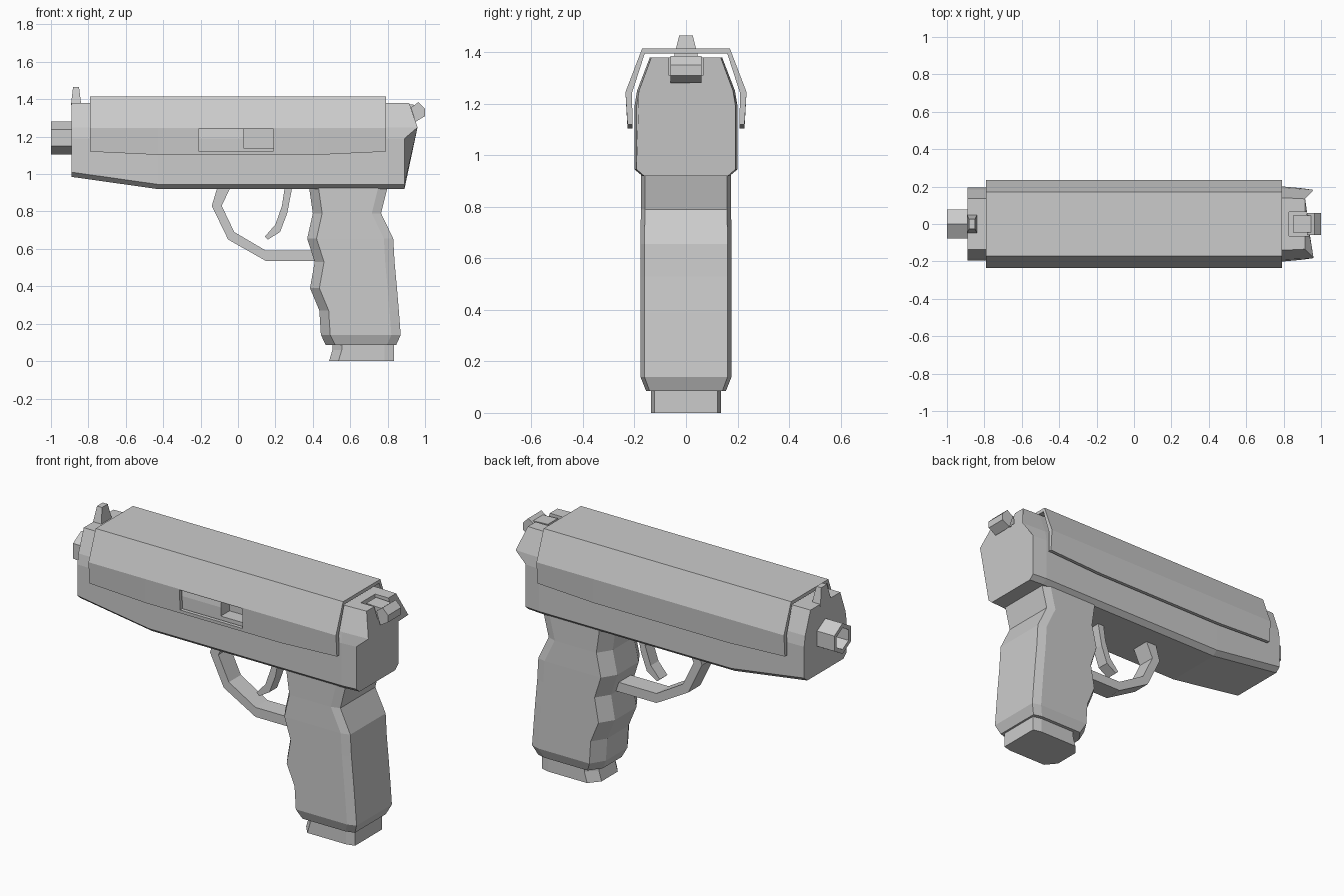
import bpy, bmesh, math

if "Cube" in bpy.data.objects:
    bpy.data.objects.remove(bpy.data.objects["Cube"])


def mesh_object(name, bm):
    bmesh.ops.recalc_face_normals(bm, faces=bm.faces[:])
    me = bpy.data.meshes.new(name)
    bm.to_mesh(me)
    bm.free()
    ob = bpy.data.objects.new(name, me)
    bpy.context.collection.objects.link(ob)
    return ob


def loft(name, rings, caps=True):
    """Skin a list of equal-length point rings; without caps the list closes on itself."""
    bm = bmesh.new()
    rows = [[bm.verts.new(p) for p in r] for r in rings]
    n = len(rows[0])
    pairs = list(zip(rows, rows[1:]))
    if caps:
        bm.faces.new(rows[0])
        bm.faces.new(rows[-1])
    else:
        pairs.append((rows[-1], rows[0]))
    for a, b in pairs:
        for i in range(n):
            j = (i + 1) % n
            bm.faces.new((a[i], a[j], b[j], b[i]))
    return mesh_object(name, bm)


def side_extrude(name, profile, half):
    """Extrude an x-z outline symmetrically across y."""
    return loft(name, [[(x, y, z) for x, z in profile] for y in (-half, half)])


def box(name, x, y, z):
    return loft(name, [[(x[0], y[0], k), (x[1], y[0], k), (x[1], y[1], k), (x[0], y[1], k)] for k in z])


def cut(target, cutter):
    cutter.hide_render = True
    cutter.hide_viewport = True
    cutter.display_type = 'WIRE'
    m = target.modifiers.new("cut", 'BOOLEAN')
    m.operation = 'DIFFERENCE'
    m.solver = 'EXACT'
    m.object = cutter


def mirrored(half):
    return half + [(x, -y, z) for x, y, z in reversed(half)]


# Frame: octagonal section lofted along x, undercut at the rear
def frame_ring(xs, zb, k):
    pts = [(0.17, zb), (0.2, zb + 0.025), (0.2, 1.19), (0.19, 1.25), (0.14, 1.38)]
    return mirrored([(x, y * k, z) for x, (y, z) in zip(xs, pts)])


frame = loft("frame", [
    frame_ring([-0.89] * 5, 0.985, 0.97),
    frame_ring([-0.43] * 5, 0.92, 1),
    frame_ring([0.80] * 5, 0.92, 1),
    frame_ring([0.89, 0.89, 0.89, 0.96, 0.915], 0.92, 0.96),
])
cut(frame, box("port_recess_cutter", (0.03, 0.19), (-0.3, -0.12), (1.14, 1.24)))
cut(frame, box("hammer_slot_cutter", (0.83, 1.1), (-0.065, 0.065), (1.31, 1.5)))


# Slide cover: thin arched shell
def slide_ring(x, zb):
    outer = mirrored([(x, 0.227, zb), (x, 0.235, 1.245), (x, 0.17, 1.415)])
    inner = mirrored([(x, 0.207, zb), (x, 0.21, 1.24), (x, 0.16, 1.395)])
    return outer + inner[::-1]


slide = loft("slide_cover", [slide_ring(x, z) for x, z in
                             ((-0.79, 1.12), (-0.43, 1.103), (0.43, 1.103), (0.79, 1.12))])
cut(slide, box("port_cutter", (-0.21, 0.19), (-0.3, -0.15), (1.122, 1.24)))


# Barrel: hollow hexagonal tube
def hexagon(x, r):
    return [(x, r * math.sin(i * math.pi / 3), 1.193 + r * math.cos(i * math.pi / 3)) for i in range(6)]


loft("barrel", [hexagon(-0.85, 0.088), hexagon(-1.0, 0.088),
                hexagon(-1.0, 0.062), hexagon(-0.85, 0.062)], caps=False)

# Front sight: tapered block
loft("front_sight", [[(a, -h, z), (b, -h, z), (b, h, z), (a, h, z)] for a, b, h, z in
                     ((-0.893, -0.838, 0.05, 1.37), (-0.882, -0.85, 0.026, 1.465))])

# Hammer
side_extrude("hammer_arm", [(0.85, 1.30), (0.94, 1.30), (0.95, 1.37), (0.85, 1.375)], 0.045)
side_extrude("hammer_head", [(0.925, 1.355), (0.965, 1.385), (1.0, 1.35), (1.0, 1.31), (0.95, 1.28)], 0.06)

# Trigger guard and trigger
side_extrude("trigger_guard", [
    (-0.11, 0.93), (-0.14, 0.83), (-0.053, 0.65), (0.15, 0.535), (0.45, 0.535),
    (0.45, 0.59), (0.15, 0.59), (-0.02, 0.69), (-0.087, 0.83), (-0.04, 0.93)], 0.055)
side_extrude("trigger", [
    (0.25, 0.93), (0.235, 0.83), (0.2, 0.73), (0.143, 0.665), (0.16, 0.65),
    (0.225, 0.69), (0.263, 0.79), (0.29, 0.93)], 0.035)


# Grip and magazine base: chamfered rings stacked in z
def grip_ring(front, back, z, h, fz=None):
    return mirrored([(front, h * 0.55, z), (front + 0.05, h, z), (back - 0.05, h, z), (back, h * 0.91, z)])


loft("grip", [grip_ring(*r) for r in (
    (0.38, 0.80, 0.93, 0.175), (0.40, 0.765, 0.79, 0.175), (0.37, 0.83, 0.655, 0.177),
    (0.41, 0.837, 0.53, 0.177), (0.385, 0.85, 0.39, 0.177), (0.435, 0.86, 0.27, 0.177),
    (0.443, 0.87, 0.14, 0.177), (0.47, 0.845, 0.085, 0.155))])
loft("magazine_base", [grip_ring(*r) for r in (
    (0.505, 0.833, 0.10, 0.135), (0.505, 0.833, 0.06, 0.135), (0.487, 0.833, 0.0, 0.135))])
